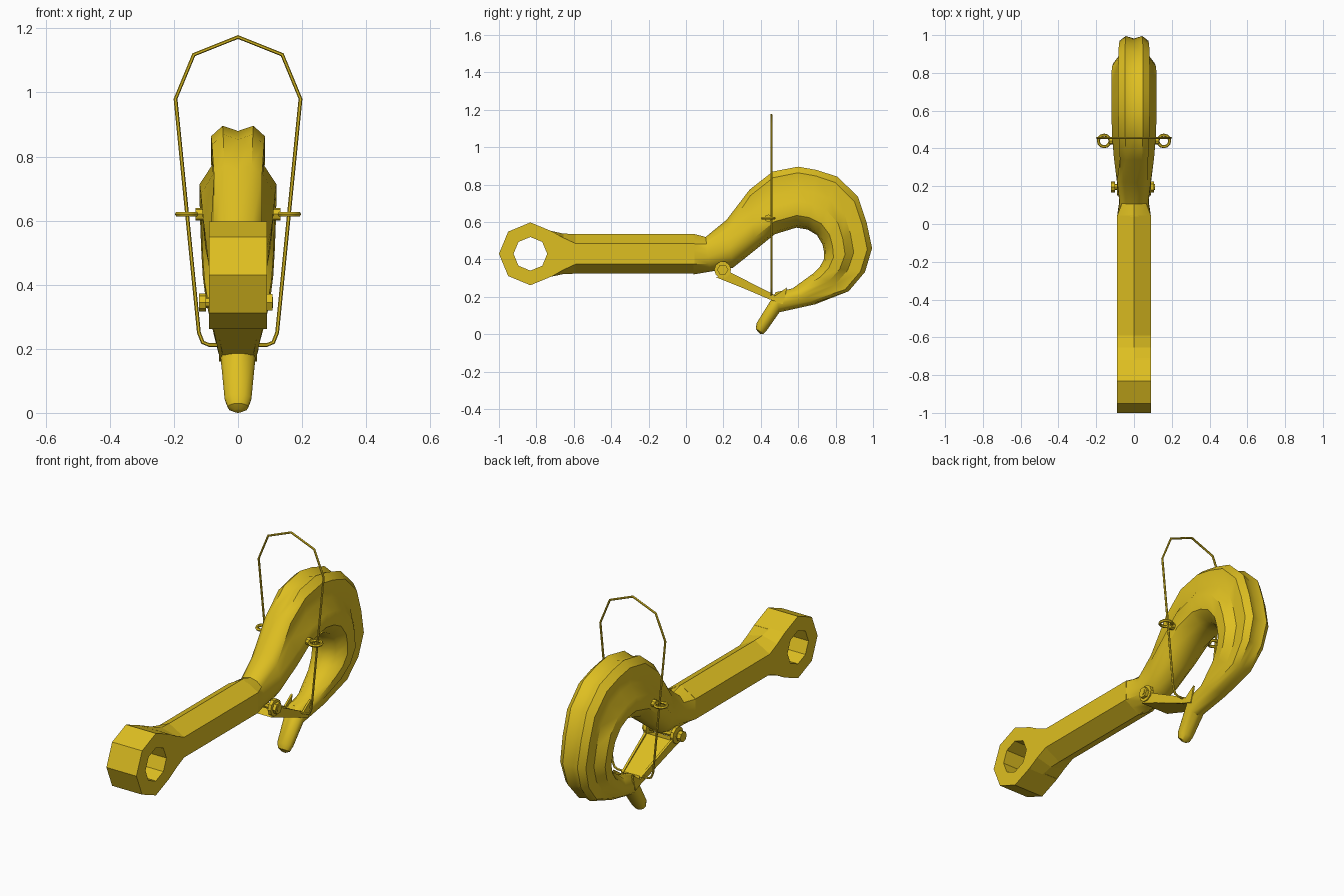
import bpy, bmesh, math
from mathutils import Vector

if "Cube" in bpy.data.objects:
    bpy.data.objects.remove(bpy.data.objects["Cube"])

yellow = bpy.data.materials.new("yellow_paint")
yellow.diffuse_color = (0.73, 0.52, 0.015, 1)
yellow.use_nodes = True
yellow.node_tree.nodes["Principled BSDF"].inputs["Base Color"].default_value = yellow.diffuse_color


def make(name, rings, closed=False, smooth=None):
    """Skin a list of equal-length rings of points; cap the ends unless closed."""
    bm = bmesh.new()
    vs = [[bm.verts.new(p) for p in r] for r in rings]
    n = len(vs[0])
    for i in range(len(vs) if closed else len(vs) - 1):
        a, b = vs[i], vs[(i + 1) % len(vs)]
        for j in range(n):
            k = (j + 1) % n
            bm.faces.new((a[j], a[k], b[k], b[j]))
    if not closed:
        bm.faces.new(vs[0])
        bm.faces.new(vs[-1])
    bmesh.ops.recalc_face_normals(bm, faces=bm.faces)
    me = bpy.data.meshes.new(name)
    bm.to_mesh(me)
    bm.free()
    ob = bpy.data.objects.new(name, me)
    bpy.context.collection.objects.link(ob)
    return finish(ob, name, smooth)


def finish(ob, name, smooth=None):
    ob.name = name
    ob.data.materials.append(yellow)
    if smooth:
        bpy.ops.object.select_all(action='DESELECT')
        ob.select_set(True)
        bpy.context.view_layer.objects.active = ob
        bpy.ops.object.shade_smooth_by_angle(angle=math.radians(smooth))
    return ob


def circle(x, y, z, r, n, turn=0.0):
    return [(x, y + r * math.cos(turn + 2 * math.pi * i / n),
             z + r * math.sin(turn + 2 * math.pi * i / n)) for i in range(n)]


def rod(name, x0, x1, y, z, r, n=8):
    return make(name, [circle(x0, y, z, r, n), circle(x1, y, z, r, n)])


# Octagonal eye with octagonal hole
EY, EZ, W = -0.832, 0.43, 0.09
make("eye", [circle(-W, EY, EZ, 0.168, 8), circle(W, EY, EZ, 0.168, 8),
             circle(W, EY, EZ, 0.09, 8), circle(-W, EY, EZ, 0.09, 8)], closed=True)


# Hexagonal shank, squared off where it meets the eye
def hexagon(y, top, side):
    return [(0, y, EZ + top), (W, y, EZ + side), (W, y, EZ - side),
            (0, y, EZ - top), (-W, y, EZ - side), (-W, y, EZ + side)]


make("shank", [hexagon(-0.72, 0.122, 0.122), hexagon(-0.655, 0.108, 0.085),
               hexagon(-0.59, 0.106, 0.055), hexagon(0.045, 0.106, 0.055)])

# Hook half sections: (share of half width, share of depth from outside to inside)
PROFILES = {
    "hex": [(0, 0), (.5, .125), (1, .25), (1, .42), (1, .6), (1, .75), (.5, .875), (0, 1)],
    "round": [(0, 0), (.5, .06), (.82, .2), (.97, .4), (1, .58), (.88, .77), (.5, .94), (0, 1)],
    "hook": [(0, .05), (.4, 0), (.7, .1), (.68, .38), (1, .56), (.95, .8), (.55, .96), (0, 1)],
}
# Stations: outer y, z, inner y, z, half width, section
STATIONS = [
    (.04, .537, .04, .32, .09, "hex"),
    (.105, .52, .13, .335, .078, "round"),
    (.217, .612, .25, .355, .092, "round"),
    (.34, .773, .37, .45, .107, "hook"),
    (.464, .87, .475, .535, .116, "hook"),
    (.60, .896, .59, .57, .12, "hook"),
    (.70, .878, .65, .56, .12, "hook"),
    (.81, .842, .70, .53, .12, "hook"),
    (.92, .735, .73, .48, .118, "hook"),
    (.965, .60, .738, .44, .115, "hook"),
    (.995, .46, .737, .40, .11, "hook"),
    (.957, .333, .715, .36, .10, "hook"),
    (.87, .23, .68, .325, .085, "hook"),
    (.69, .16, .57, .245, .065, "round"),
    (.50, .118, .48, .225, .055, "round"),
    (.435, .025, .378, .06, .042, "round"),
    (.415, .003, .373, .03, .032, "round"),
    (.398, .0, .385, .012, .012, "round"),
]
rings = []
for oy, oz, iy, iz, w, kind in STATIONS:
    half = PROFILES[kind]
    loop = half + [(-s, t) for s, t in half[-2:0:-1]]
    rings.append([(s * w, oy + (iy - oy) * t, oz + (iz - oz) * t) for s, t in loop])
make("hook", rings, smooth=38)

# Latch pivot bolt with head and nut
PY, PZ = 0.196, 0.345
rod("pivot_bolt", -0.12, 0.11, PY, PZ, 0.017)
rod("bolt_head", -0.122, -0.1, PY, PZ, 0.028)
rod("bolt_nut", 0.088, 0.107, PY, PZ, 0.03, 6)

# Safety latch: tapered plate (y, z, half width)
plate = [(.16, .305, .085), (.23, .325, .085), (.46, .212, .058), (.47, .18, .058)]
make("latch_plate", [[(s * w, y, z) for y, z, w in plate] for s in (-1, 1)])

for s, side in ((-1, "left"), (1, "right")):
    # Pivot ear and tip ear of the latch
    rod(side + "_latch_pivot_ear", s * 0.072, s * 0.09, PY, PZ, 0.045, 10)
    tip = [(.43, .222), (.475, .205), (.54, .25), (.53, .20), (.517, .16), (.44, .19)]
    make(side + "_latch_tip_ear", [[(s * x, y, z) for y, z in tip] for x in (.05, .06)])
    # Side flange along the plate
    edge = [(.18, .30, .085), (.235, .332, .085), (.47, .212, .06), (.45, .185, .06)]
    make(side + "_latch_flange", [[(s * (w - d), y, z) for y, z, w in edge] for d in (0, .012)])
    # Wire guide ring on a short stud
    bpy.ops.mesh.primitive_torus_add(major_segments=12, minor_segments=6, major_radius=0.031,
                                     minor_radius=0.008, location=(s * 0.158, 0.44, 0.62))
    finish(bpy.context.object, side + "_guide_ring", 50)
    rod(side + "_ring_stud", s * 0.09, s * 0.132, 0.44, 0.62, 0.02)

# Pull wire running through both rings to the latch tip
half = [(.05, .212), (.09, .212), (.11, .22), (.122, .25), (.195, .98), (.138, 1.118)]
path = [(-x, z) for x, z in half] + [(0, 1.173)] + [(x, z) for x, z in half[::-1]]
pts = [Vector((x, 0.456, z)) for x, z in path]
wire = []
for i, p in enumerate(pts):
    t = (pts[min(i + 1, len(pts) - 1)] - pts[max(i - 1, 0)]).normalized()
    side_dir = t.cross(Vector((0, 1, 0)))
    wire.append([p + 0.006 * (side_dir * math.cos(a) + Vector((0, 1, 0)) * math.sin(a))
                 for a in (k * math.pi / 3 for k in range(6))])
make("pull_wire", wire, smooth=50)
